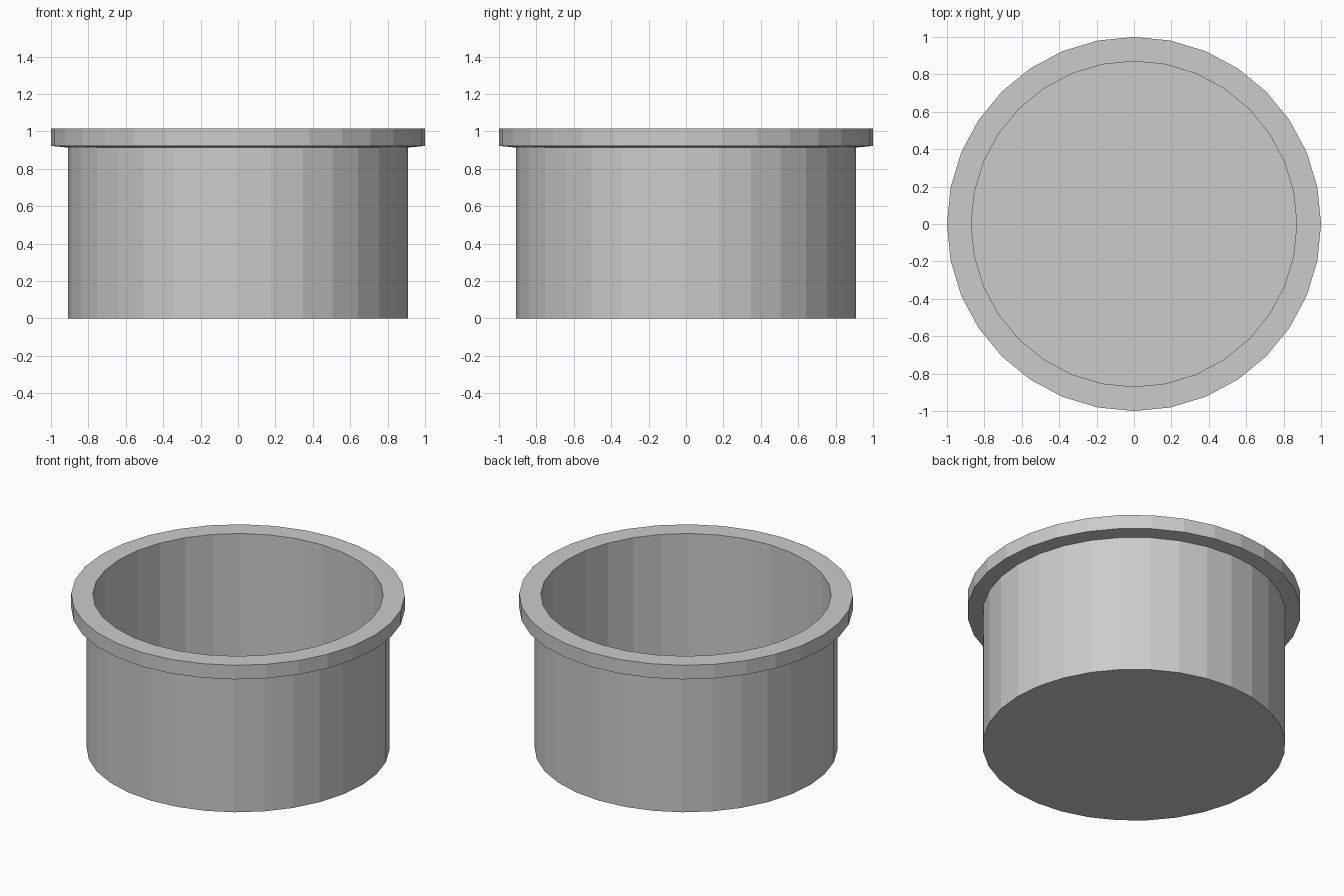
import bpy
import bmesh
from math import cos, sin, tau

if "Cube" in bpy.data.objects:
    bpy.data.objects.remove(bpy.data.objects["Cube"])

SIDES = 32


def lathe(name, profile):
    """Revolve (radius, z) points around z; both ends are capped."""
    bm = bmesh.new()
    rings = [[bm.verts.new((r * cos(tau * i / SIDES), r * sin(tau * i / SIDES), z))
              for i in range(SIDES)] for r, z in profile]
    for a, b in zip(rings, rings[1:]):
        for i in range(SIDES):
            j = (i + 1) % SIDES
            bm.faces.new((a[i], a[j], b[j], b[i]))
    bm.faces.new(rings[0][::-1])
    bm.faces.new(rings[-1])
    bmesh.ops.recalc_face_normals(bm, faces=bm.faces)
    mesh = bpy.data.meshes.new(name)
    bm.to_mesh(mesh)
    bm.free()
    obj = bpy.data.objects.new(name, mesh)
    bpy.context.collection.objects.link(obj)
    return obj


# Hollow pot: base, outer wall, overhanging rim, inner wall, floor
lathe("pot", [
    (0.908, 0.0),
    (0.908, 0.913),
    (1.0, 0.922),
    (1.0, 1.015),
    (0.87, 1.015),
    (0.87, 0.04),
])
